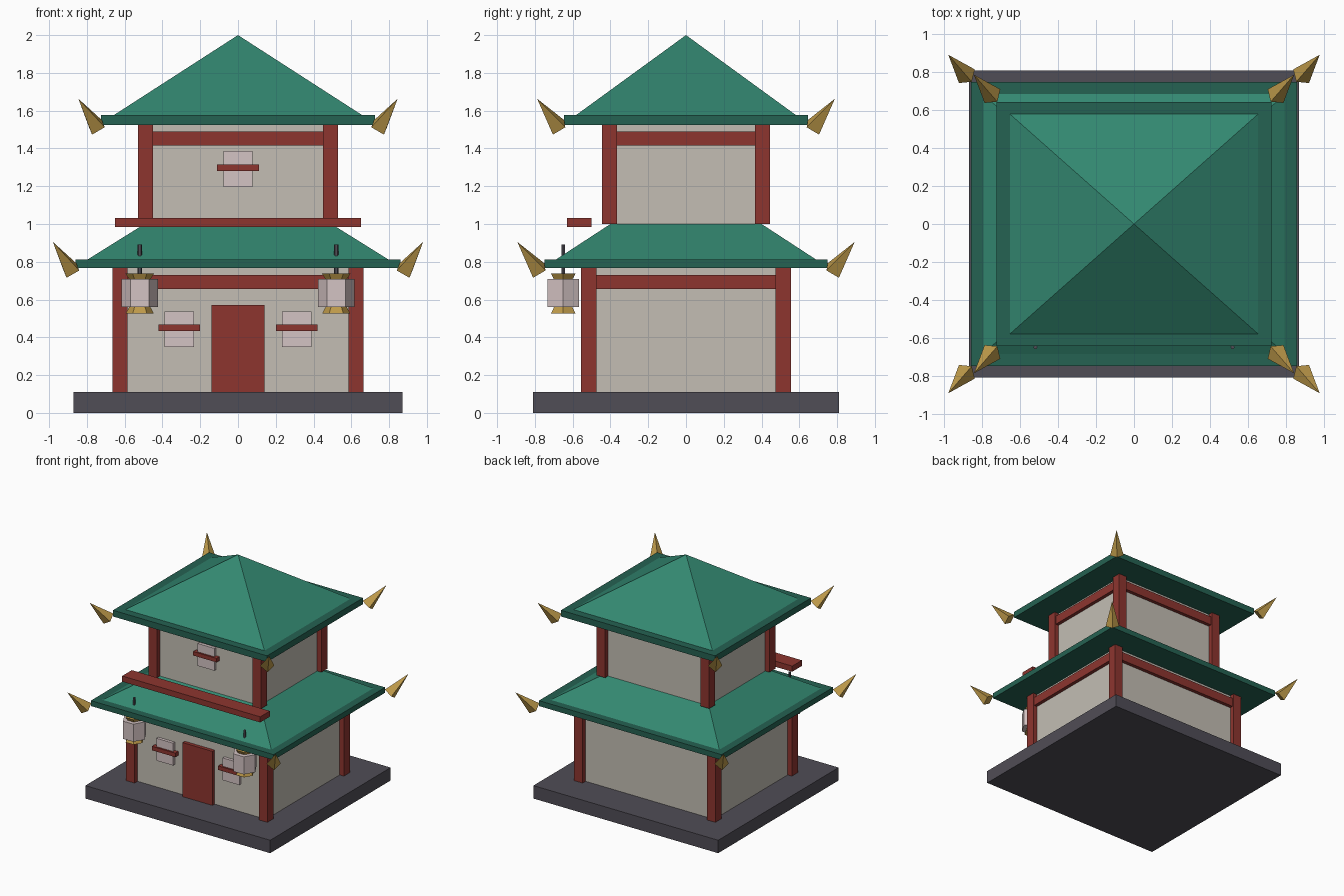
import bpy
import bmesh
from math import pi
from mathutils import Vector, Matrix

cube = bpy.data.objects.get("Cube")
if cube:
    bpy.data.objects.remove(cube, do_unlink=True)


def material(name, rgb):
    linear = [((c / 255 + 0.055) / 1.055) ** 2.4 for c in rgb] + [1]
    mat = bpy.data.materials.new(name)
    mat.use_nodes = True
    mat.diffuse_color = linear
    mat.node_tree.nodes["Principled BSDF"].inputs["Base Color"].default_value = linear
    return mat


STONE = material("dark stone", (80, 77, 86))
PLASTER = material("warm plaster", (195, 190, 180))
RED = material("red timber", (141, 53, 47))
TILE = material("green tile", (51, 136, 113))
EAVE = material("dark green eave", (37, 98, 82))
GOLD = material("gold", (190, 154, 74))
PAPER = material("pale pink paper", (212, 195, 195))


def finish(name, bm, mat):
    bmesh.ops.recalc_face_normals(bm, faces=bm.faces)
    mesh = bpy.data.meshes.new(name)
    bm.to_mesh(mesh)
    bm.free()
    mesh.materials.append(mat)
    obj = bpy.data.objects.new(name, mesh)
    bpy.context.collection.objects.link(obj)
    return obj


def box(name, x, y, z, mat):
    """Box from (low, high) ranges on each axis."""
    bm = bmesh.new()
    size = [hi - lo for lo, hi in (x, y, z)]
    centre = [(hi + lo) / 2 for lo, hi in (x, y, z)]
    bmesh.ops.create_cube(bm, size=1, matrix=Matrix.Translation(centre) @ Matrix.Diagonal((*size, 1)))
    return finish(name, bm, mat)


def around(c, half):
    return c - half, c + half


def hip_roof(name, base, top, z0, z1, mat):
    """Four sloping sides between two rectangles, or up to a point."""
    bm = bmesh.new()
    signs = ((-1, -1), (1, -1), (1, 1), (-1, 1))
    rings = [[bm.verts.new((sx * w, sy * d, z)) for sx, sy in signs]
             for (w, d), z in ((base, z0), (top, z1))]
    for i in range(4):
        j = (i + 1) % 4
        bm.faces.new((rings[0][i], rings[0][j], rings[1][j], rings[1][i]))
    for ring in rings:
        bm.faces.new(ring)
    bmesh.ops.remove_doubles(bm, verts=bm.verts, dist=0.0001)
    return finish(name, bm, mat)


def prism(name, sides, r0, r1, start, end, mat, turn=0):
    """Tapered prism or spike from start to end."""
    start, end = Vector(start), Vector(end)
    axis = end - start
    bm = bmesh.new()
    place = (Matrix.Translation((start + end) / 2) @ axis.to_track_quat('Z', 'Y').to_matrix().to_4x4()
             @ Matrix.Rotation(turn, 4, 'Z'))
    bmesh.ops.create_cone(bm, cap_ends=True, segments=sides, radius1=r0, radius2=r1,
                          depth=axis.length, matrix=place)
    bmesh.ops.remove_doubles(bm, verts=bm.verts, dist=0.0001)
    return finish(name, bm, mat)


def storey(level, w, d, z0, z1, beam):
    """Walls with corner posts and a beam on every side."""
    box(level + "_walls", (-w, w), (-d, d), (z0, z1), PLASTER)
    for s, side in ((-1, "right"), (1, "left")):
        for t, end in ((-1, "front"), (1, "back")):
            box(f"{level}_{end}_{side}_post", around(s * w, 0.04), around(t * d, 0.04), (z0, z1), RED)
        box(f"{level}_{side}_beam", around(s * w, 0.03), (-d, d), beam, RED)
    for t, end in ((-1, "front"), (1, "back")):
        box(f"{level}_{end}_beam", (-w, w), around(t * d, 0.03), beam, RED)


def eave(level, w, d, z0, z1):
    """Eave slab with an upturned spike at each corner."""
    box(level + "_eave", (-w, w), (-d, d), (z0, z1), EAVE)
    for s, side in ((-1, "right"), (1, "left")):
        for t, end in ((-1, "front"), (1, "back")):
            prism(f"{level}_{end}_{side}_spike", 4, 0.055, 0,
                  (s * (w + 0.022), t * (d + 0.03), z0 - 0.013),
                  (s * (w + 0.12), t * (d + 0.143), z0 + 0.138), GOLD)


def window(name, x, z, wall):
    box(name + "_pane", around(x, 0.078), (wall - 0.025, wall + 0.01), around(z, 0.095), PAPER)
    box(name + "_bar", around(x, 0.11), (wall - 0.04, wall + 0.01), around(z + 0.007, 0.017), RED)


# Base and lower storey
box("base", (-0.87, 0.87), (-0.81, 0.81), (0, 0.11), STONE)
storey("lower", 0.625, 0.515, 0.11, 0.77, (0.655, 0.73))
box("door", (-0.14, 0.14), (-0.545, -0.5), (0.11, 0.57), RED)
window("lower_right_window", -0.312, 0.443, -0.515)
window("lower_left_window", 0.312, 0.443, -0.515)

# Lower roof and balcony rail
eave("lower", 0.86, 0.75, 0.767, 0.813)
hip_roof("lower_roof", (0.795, 0.687), (0.495, 0.4), 0.813, 1.0, TILE)
box("balcony_rail", (-0.65, 0.65), (-0.63, -0.5), (0.985, 1.033), RED)

# Upper storey and roof
storey("upper", 0.49, 0.405, 1.0, 1.527, (1.415, 1.49))
window("upper_window", 0, 1.291, -0.405)
eave("upper", 0.725, 0.645, 1.525, 1.578)
hip_roof("upper_roof", (0.655, 0.58), (0, 0), 1.578, 2.0, TILE)

# Hanging lanterns
for x, side in ((-0.52, "right"), (0.52, "left")):
    def part(name, sides, r0, r1, z0, z1, mat, turn=pi / 6):
        prism(f"{side}_lantern_{name}", sides, r0, r1, (x, -0.65, z0), (x, -0.65, z1), mat, turn)
    part("body", 6, 0.097, 0.097, 0.56, 0.71, PAPER)
    part("top_cap", 6, 0.055, 0.075, 0.705, 0.737, GOLD)
    part("bottom_cap", 6, 0.075, 0.055, 0.525, 0.562, GOLD)
    part("rod", 6, 0.011, 0.011, 0.73, 0.892, STONE)
